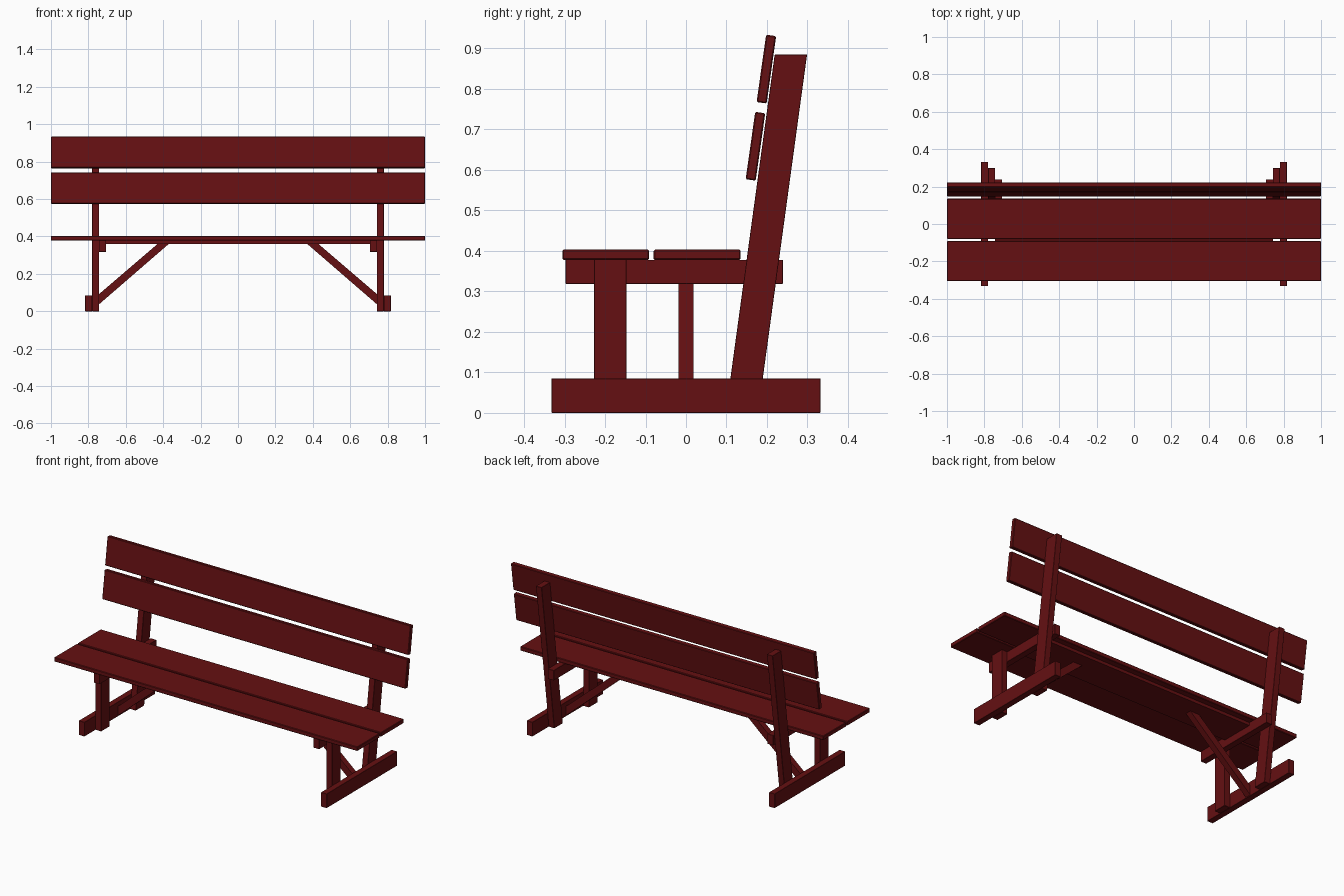
import bpy
from math import atan
from mathutils import Matrix

if "Cube" in bpy.data.objects:
    bpy.data.objects.remove(bpy.data.objects["Cube"])

paint = bpy.data.materials.new("dark_red_paint")
paint.diffuse_color = (0.13, 0.005, 0.006, 1)
paint.use_nodes = True
paint.node_tree.nodes["Principled BSDF"].inputs["Base Color"].default_value = paint.diffuse_color


def finish(name, verts, faces, bevel):
    mesh = bpy.data.meshes.new(name)
    mesh.from_pydata(verts, [], faces)
    mesh.materials.append(paint)
    obj = bpy.data.objects.new(name, mesh)
    bpy.context.collection.objects.link(obj)
    if bevel:
        mod = obj.modifiers.new("soft_edges", 'BEVEL')
        mod.width = bevel
        mod.segments = 1
    return obj


def prism(name, profile, lo, hi, axis='X', bevel=0.0):
    """Extrude a closed profile: (y, z) along X, or (x, z) along Y."""
    n = len(profile)
    verts = [(d, a, b) if axis == 'X' else (a, d, b)
             for d in (lo, hi) for a, b in profile]
    faces = [tuple(range(n))[::-1], tuple(range(n, 2 * n))]
    faces += [(i, (i + 1) % n, n + (i + 1) % n, n + i) for i in range(n)]
    obj = finish(name, verts, faces, bevel)
    if axis == 'Y':
        obj.data.flip_normals()
    return obj


def rect(y0, y1, z0, z1):
    return [(y0, z0), (y1, z0), (y1, z1), (y0, z1)]


# Seat planks
prism("seat_plank_front", rect(-0.305, -0.091, 0.378, 0.403), -1, 1, bevel=0.003)
prism("seat_plank_rear", rect(-0.08, 0.135, 0.378, 0.403), -1, 1, bevel=0.003)

# Thin batten joining the seat planks from below
prism("seat_batten", rect(-0.1, 0.1, 0.36, 0.378), -0.705, 0.705)

# Leaning backrest planks
for name, y, z in (("back_plank_lower", 0.1715, 0.6585), ("back_plank_upper", 0.1985, 0.849)):
    plank = prism(name, rect(-0.0125, 0.0125, -0.084, 0.084), -1, 1, bevel=0.003)
    plank.data.transform(Matrix.Translation((0, y, z)) @ Matrix.Rotation(-atan(0.142), 4, 'X'))

# End frames, one on each side
parts = (
    ("foot", rect(-0.332, 0.332, 0, 0.085), 0.78, 0.817),
    ("front_leg", rect(-0.227, -0.147, 0, 0.378), 0.743, 0.78),
    ("back_post", [(0.098, 0), (0.178, 0), (0.299, 0.885), (0.219, 0.885)], 0.743, 0.78),
    ("seat_bearer", rect(-0.297, 0.239, 0.318, 0.378), 0.705, 0.743),
)
for side, s in (("left", -1), ("right", 1)):
    for name, profile, a, b in parts:
        lo, hi = sorted((s * a, s * b))
        prism(f"{name}_{side}", profile, lo, hi, bevel=0.001)
    # Diagonal brace from the foot up to the seat
    brace = [(0.37, 0.36), (0.78, 0.005), (0.78, 0.06), (0.43, 0.36)]
    if s < 0:
        brace = [(-x, z) for x, z in reversed(brace)]
    prism(f"brace_{side}", brace, -0.018, 0.018, axis='Y')
